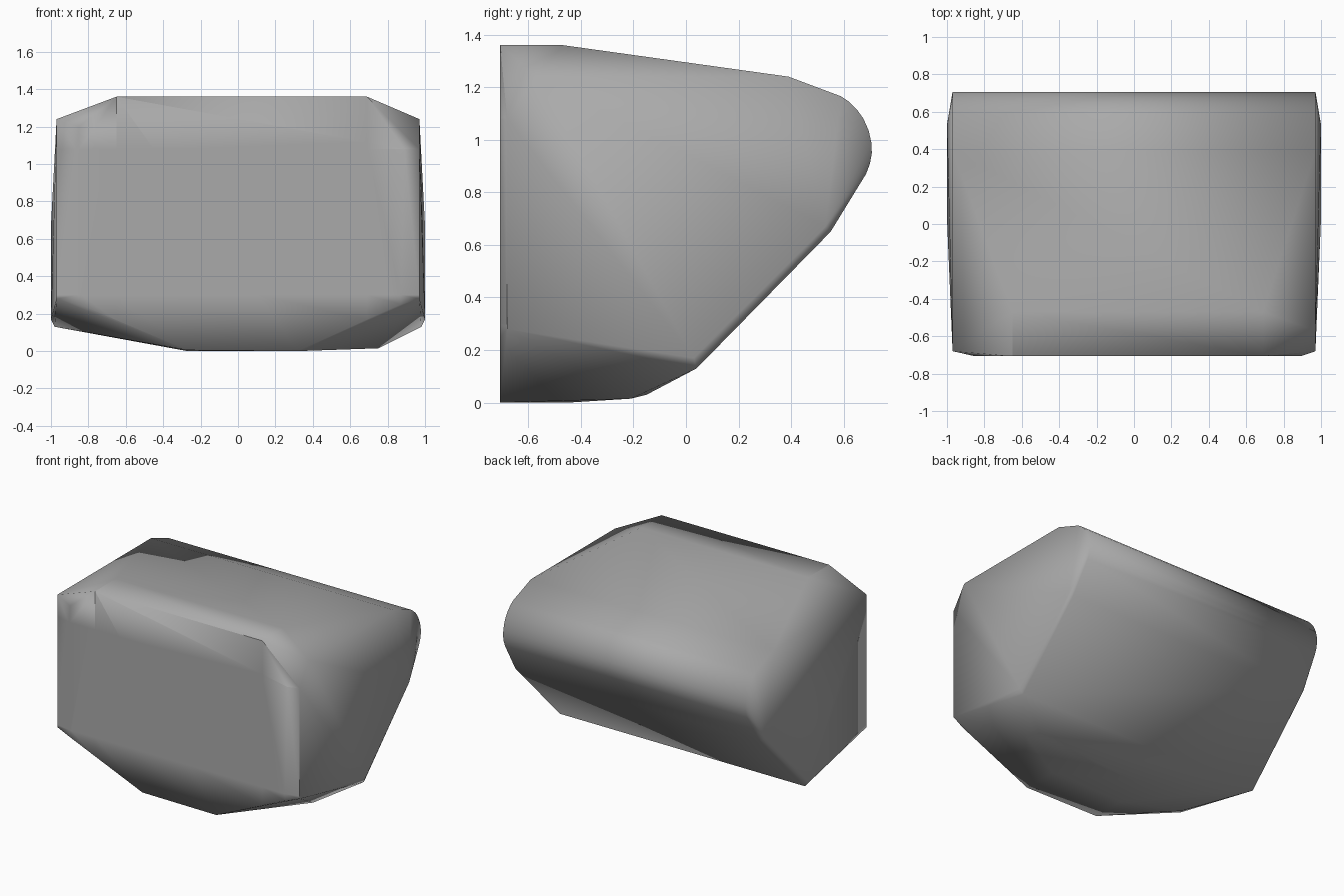
import bpy, bmesh

if "Cube" in bpy.data.objects:
    bpy.data.objects.remove(bpy.data.objects["Cube"])

pts = []


def pair(x, y, z):
    """Add a mirrored pair of corner points."""
    pts.extend([(x, y, z), (-x, y, z)])


# Rounded back roll: profile (y, z) spanning the full width
for y, z in [(0.59, 1.165), (0.62, 1.145), (0.65, 1.115), (0.675, 1.08),
             (0.695, 1.035), (0.705, 0.99), (0.707, 0.95), (0.70, 0.91), (0.685, 0.87)]:
    pair(0.97, y, z)

# Sloped underside and its rim
for x, y, z in [(0.98, 0.55, 0.65), (1.0, 0.53, 0.67), (0.98, 0.04, 0.13), (1.0, 0.03, 0.17)]:
    pair(x, y, z)

# Top shoulders and crown
pair(0.97, 0.39, 1.24)
for y in (-0.707, -0.47):
    pts.extend([(-0.65, y, 1.36), (0.69, y, 1.36)])
pts.extend([(0.97, -0.57, 1.24), (0.97, -0.68, 1.08), (0.89, -0.707, 1.08),
            (-0.97, -0.68, 1.24), (-0.85, -0.707, 1.2)])

# Lower front corners and base
pair(0.97, -0.68, 0.28)
pts.extend([(0.87, -0.707, 0.25), (-0.85, -0.707, 0.25)])
pts.extend([(-0.27, -0.707, 0.005), (0.32, -0.707, 0.0), (-0.27, -0.45, 0.0),
            (0.32, -0.45, 0.0), (0.75, -0.21, 0.015), (-0.2, -0.21, 0.015),
            (0.68, -0.15, 0.03), (-0.75, -0.41, 0.09)])

# Shell wrapped around the points
bm = bmesh.new()
for p in pts:
    bm.verts.new(p)
bmesh.ops.convex_hull(bm, input=bm.verts)
loose = [v for v in bm.verts if not v.link_faces]
bmesh.ops.delete(bm, geom=loose, context='VERTS')
bmesh.ops.recalc_face_normals(bm, faces=bm.faces)

# Support cuts across the flat front keep its middle evenly shaded
for co, no in [((0, 0, 1.08), (0, 0, 1)), ((0, 0, 0.3), (0, 0, 1)),
               ((-0.65, 0, 0), (1, 0, 0)), ((0.69, 0, 0), (1, 0, 0))]:
    front = [f for f in bm.faces if f.normal.y < -0.95]
    geom = front + list({e for f in front for e in f.edges}) + list({v for f in front for v in f.verts})
    bmesh.ops.bisect_plane(bm, geom=geom, plane_co=co, plane_no=no)
    bm.normal_update()

mesh = bpy.data.meshes.new("rounded_block")
bm.to_mesh(mesh)
bm.free()

obj = bpy.data.objects.new("rounded_block", mesh)
bpy.context.collection.objects.link(obj)
for p in mesh.polygons:
    p.use_smooth = True

# Mid grey surface
mat = bpy.data.materials.new("mid_grey")
mat.diffuse_color = (0.4, 0.4, 0.4, 1.0)
mat.use_nodes = True
mat.node_tree.nodes["Principled BSDF"].inputs["Base Color"].default_value = mat.diffuse_color
mesh.materials.append(mat)
